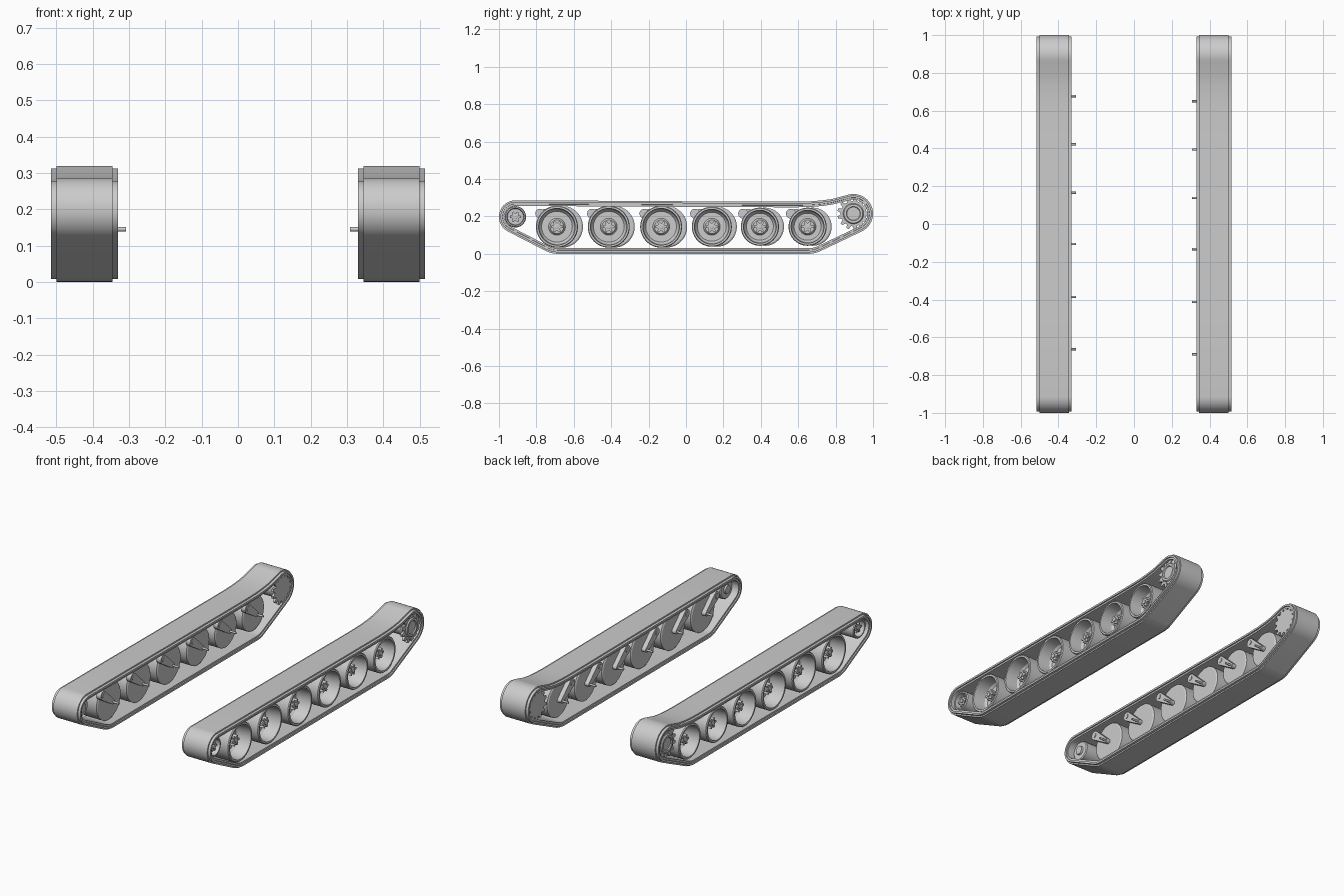
import bpy, bmesh
from math import sin, cos, pi, radians, degrees, acos, atan2, hypot

if "Cube" in bpy.data.objects:
    bpy.data.objects.remove(bpy.data.objects["Cube"], do_unlink=True)

grey = bpy.data.materials.new("plain grey")
grey.use_nodes = True
grey.diffuse_color = (0.6, 0.6, 0.6, 1)
grey.node_tree.nodes["Principled BSDF"].inputs["Base Color"].default_value = (0.6, 0.6, 0.6, 1)


def finish(name, bm, loc=(0, 0, 0)):
    bmesh.ops.recalc_face_normals(bm, faces=bm.faces)
    mesh = bpy.data.meshes.new(name)
    bm.to_mesh(mesh)
    bm.free()
    mesh.materials.append(grey)
    ob = bpy.data.objects.new(name, mesh)
    ob.location = loc
    bpy.context.collection.objects.link(ob)
    bpy.ops.object.select_all(action='DESELECT')
    ob.select_set(True)
    bpy.context.view_layer.objects.active = ob
    bpy.ops.object.shade_smooth_by_angle(angle=radians(30))
    return ob


def bridge(bm, rings, closed):
    """Skin a series of equal rings; close the series or cap its ends."""
    n, count = len(rings[0]), len(rings)
    for i in range(count if closed else count - 1):
        a, b = rings[i], rings[(i + 1) % count]
        for j in range(n):
            k = (j + 1) % n
            bm.faces.new((a[j], a[k], b[k], b[j]))
    if not closed:
        bm.faces.new(rings[0])
        bm.faces.new(rings[-1])


def lathe(name, side, y, z, profile, steps=40):
    """Turn (x, radius) pairs around a sideways axle."""
    bm = bmesh.new()
    rings = [[bm.verts.new((side * x, r * cos(2 * pi * i / steps), r * sin(2 * pi * i / steps)))
              for i in range(steps)] for x, r in profile]
    bridge(bm, rings, False)
    return finish(name, bm, (0, y, z))


def prism(name, side, y, z, outline, x0, x1):
    """Extrude a (y, z) outline sideways."""
    bm = bmesh.new()
    rings = [[bm.verts.new((side * x, a, b)) for a, b in outline] for x in (x0, x1)]
    bridge(bm, rings, False)
    return finish(name, bm, (0, y, z))


def arc(cy, cz, r, a0, a1, n):
    angles = [radians(a0 + (a1 - a0) * i / n) for i in range(n + 1)]
    return [(cy + r * cos(a), cz + r * sin(a)) for a in angles]


def star(points, r_out, r_in):
    """Lobed outline with flat tips and valleys."""
    pts = []
    for i in range(points):
        for f, r in ((-.17, r_out), (.17, r_out), (.36, r_in), (.64, r_in)):
            a = 2 * pi * (i + f) / points
            pts.append((r * cos(a), r * sin(a)))
    return pts


def tangent(c1, r1, c2, r2):
    dy, dz = c2[0] - c1[0], c2[1] - c1[1]
    return degrees(atan2(dz, dy) - acos((r1 - r2) / hypot(dy, dz)))


# Belt guide circles: idler, first wheel, last wheel, sprocket
IDLER, R_IDLER = (-.912, .198), .088
FIRST, LAST, R_ROAD = (-.685, .145), (.655, .145), .145
SPROCKET, R_SPROCKET = (.895, .215), .105


def loop(d):
    """Belt path pulled inward by d."""
    a = tangent(IDLER, R_IDLER, FIRST, R_ROAD) % 360
    b = tangent(LAST, R_ROAD, SPROCKET, R_SPROCKET)
    path = arc(*IDLER, R_IDLER - d, 92, a, 20)
    path += arc(*FIRST, R_ROAD - d, a, 270, 6)
    path += arc(*LAST, R_ROAD - d, -90, b, 6)
    path += arc(*SPROCKET, R_SPROCKET - d, b, 110, 22)
    sag = [(.78, .293), (.73, .286), (.67, .281), (.6, .279), (.48, .279), (0, .281), (-.5, .284)]
    return path + [(y, z - d) for y, z in sag]


def belt(side):
    half = [(.0775, 0), (.0775, .008), (.0925, .008), (.0925, .019), (.086, .020), (.086, .030)]
    section = half + [(-x, d) for x, d in reversed(half)]
    bm = bmesh.new()
    rings = [[bm.verts.new((side * (.4225 + x), y, z)) for y, z in loop(d)] for x, d in section]
    bridge(bm, rings, True)
    return finish("track_belt", bm)


def hub(name, side, y, z, x0, x1, r):
    prism(name + "_hub_nut", side, y, z, star(6, r, r * .65), x0, x1)
    lathe(name + "_hub_cap", side, y, z, [(x0, r * .4), (x1 + .006, r * .4), (x1 + .008, r * .3)], 16)


def road_wheel(side, y, r):
    z = .145
    lathe("road_wheel", side, y, z, [
        (.372, .02), (.372, r - .008), (.377, r), (.495, r), (.5, r - .004), (.5, r - .014),
        (.425, r - .02), (.412, r - .03), (.412, .045), (.425, .036), (.425, .02)], 48)
    hub("road_wheel", side, y, z, .42, .47, .032)
    lathe("axle_pin", side, y, z, [(.308, .006), (.38, .006)], 14)
    # Suspension arm tapering from the pivot down to the axle
    py, pz = -.09, .07
    t = degrees(atan2(pz, py))
    lean = 8
    outline = arc(0, 0, .014, t + 90 + lean, t + 270 - lean, 10)
    outline += arc(py, pz, .026, t - 90 - lean, t + 90 + lean, 12)
    prism("suspension_arm", side, y, z, outline, .346, .374)
    lathe("arm_pivot", side, y + py, z + pz, [(.342, .014), (.38, .014)], 16)


def idler(side):
    y, z = IDLER
    lathe("idler_wheel", side, y, z, [
        (.365, .015), (.365, .024), (.375, .026), (.375, .052), (.38, .057), (.485, .057),
        (.49, .053), (.49, .046), (.45, .043), (.45, .02)])
    hub("idler", side, y, z, .445, .48, .03)


def sprocket(side):
    y, z = SPROCKET
    for x in (.338, .486):
        prism("sprocket_plate", side, y, z, star(13, .086, .068), x, x + .014)
    # Drum with an open socket on the outer side
    lathe("sprocket_drum", side, y, z, [
        (.345, .03), (.345, .055), (.502, .055), (.508, .05), (.508, .038), (.502, .035)])
    for i in range(10):
        a = 2 * pi * i / 10
        lathe("sprocket_bolt", side, y + .063 * cos(a), z + .063 * sin(a),
              [(.49, .005), (.503, .005)], 8)


wheels = [(-.69, .112), (-.413, .112), (-.133, .112), (.138, .107), (.395, .102), (.65, .102)]
for side in (1, -1):
    belt(side)
    idler(side)
    sprocket(side)
    for y, r in wheels:
        # The two rows of wheels are staggered
        road_wheel(side, y + (0 if side > 0 else .027), r)
